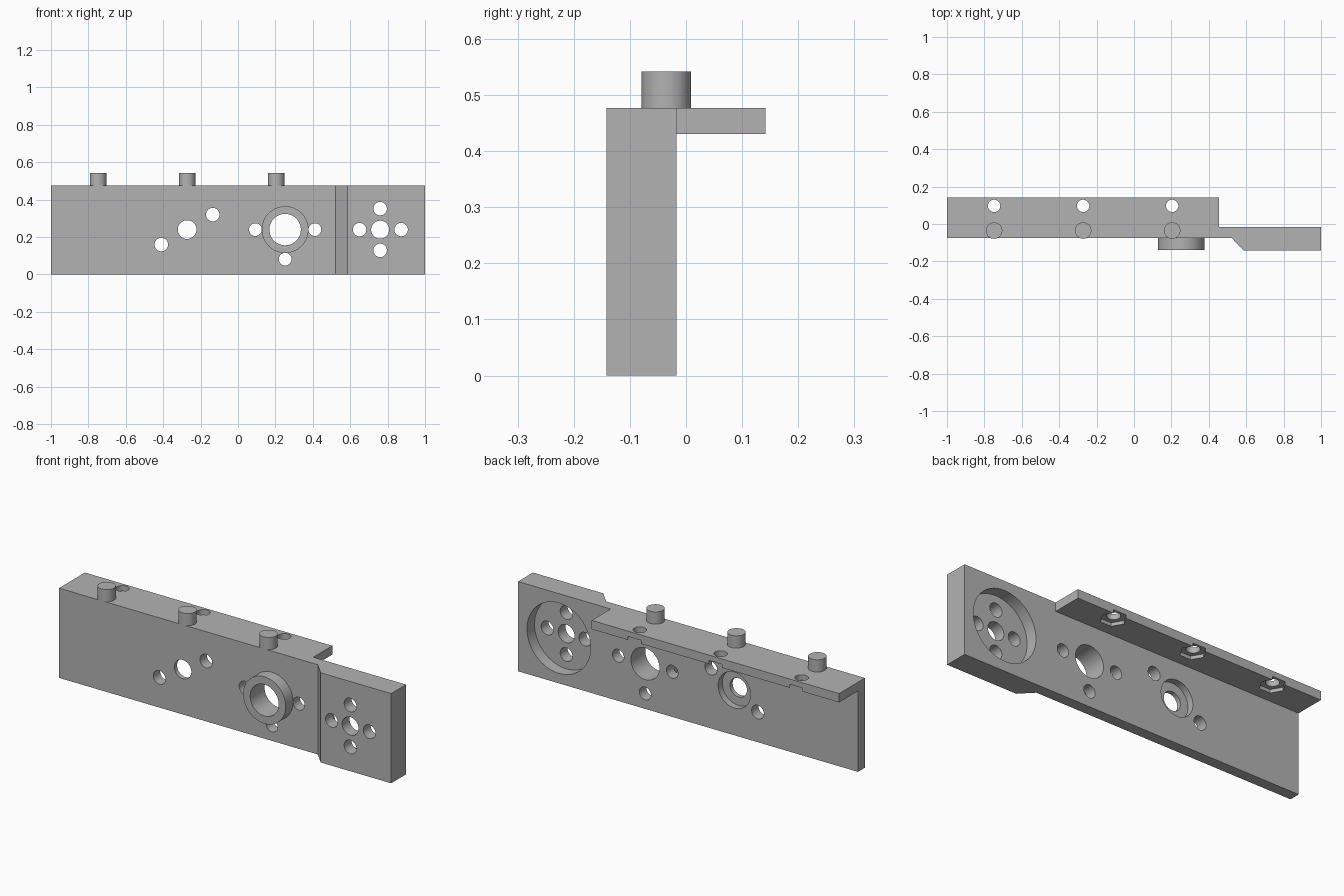
import bpy, bmesh, math
from mathutils import Matrix

if "Cube" in bpy.data.objects:
    bpy.data.objects.remove(bpy.data.objects["Cube"])

grey = bpy.data.materials.new("plain_grey")
grey.diffuse_color = (0.45, 0.45, 0.45, 1)
grey.use_nodes = True
grey.node_tree.nodes["Principled BSDF"].inputs["Base Color"].default_value = grey.diffuse_color

TOP, BACK = 0.477, -0.017      # plate height and rear face
FRONT, THICK_FRONT = -0.075, -0.142


def make(name, bm):
    bmesh.ops.recalc_face_normals(bm, faces=bm.faces)
    me = bpy.data.meshes.new(name)
    bm.to_mesh(me)
    bm.free()
    me.materials.append(grey)
    ob = bpy.data.objects.new(name, me)
    bpy.context.collection.objects.link(ob)
    return ob


def prism(name, outline, z0, z1):
    bm = bmesh.new()
    face = bm.faces.new([bm.verts.new((x, y, z0)) for x, y in outline])
    ext = bmesh.ops.extrude_face_region(bm, geom=[face])
    verts = [v for v in ext["geom"] if isinstance(v, bmesh.types.BMVert)]
    bmesh.ops.translate(bm, verts=verts, vec=(0, 0, z1 - z0))
    return make(name, bm)


def cylinder(name, axis, a, b, r, lo, hi, sides=48):
    """axis 'Y': centre (x=a, z=b); axis 'Z': centre (x=a, y=b)."""
    bm = bmesh.new()
    mid = (lo + hi) / 2
    if axis == "Y":
        m = Matrix.Translation((a, mid, b)) @ Matrix.Rotation(math.pi / 2, 4, "X")
    else:
        m = Matrix.Translation((a, b, mid))
    # start with a vertex on +x
    bmesh.ops.create_cone(bm, cap_ends=True, segments=sides, radius1=r, radius2=r,
                          depth=hi - lo, matrix=m @ Matrix.Rotation(math.pi / 2, 4, "Z"))
    return make(name, bm)


def combine(target, tool, operation):
    mod = target.modifiers.new(operation, "BOOLEAN")
    mod.operation, mod.object, mod.solver = operation, tool, "EXACT"
    bpy.context.view_layer.objects.active = target
    bpy.ops.object.modifier_apply(modifier=mod.name)
    bpy.data.objects.remove(tool)


def drill(target, *args, **kw):
    combine(target, cylinder("cutter", *args, **kw), "DIFFERENCE")


# upright plate with its thicker stepped end
plate = prism("mounting_plate", [
    (-1, FRONT), (0.522, FRONT), (0.586, THICK_FRONT),
    (1, THICK_FRONT), (1, BACK), (-1, BACK)], 0, TOP)

# round pockets in the rear face
drill(plate, "Y", 0.76, 0.24, 0.187, -0.08, 0.1, sides=64)
drill(plate, "Y", -0.272, 0.24, 0.095, -0.052, 0.1)

# through holes: small pivot, boss surround, end cluster
for x, z, r in [(-0.272, 0.24, 0.05), (-0.135, 0.32, 0.036), (-0.41, 0.16, 0.036),
                (0.093, 0.24, 0.034), (0.411, 0.24, 0.034), (0.252, 0.082, 0.034),
                (0.76, 0.24, 0.048), (0.65, 0.24, 0.036), (0.872, 0.24, 0.036),
                (0.76, 0.352, 0.036), (0.76, 0.129, 0.036)]:
    drill(plate, "Y", x, z, r, -0.3, 0.3)

# bearing boss on the front, bored right through
combine(plate, cylinder("boss", "Y", 0.252, 0.24, 0.125, -0.138, -0.06, sides=64), "UNION")
drill(plate, "Y", 0.252, 0.24, 0.084, -0.3, 0.3)

# rear shelf with bolt holes and hexagonal nut pockets below
shelf = prism("rear_shelf", [(-1, BACK), (0.455, BACK), (0.455, 0.142), (-1, 0.142)],
              0.43, TOP)
STATIONS = (-0.748, -0.272, 0.204)
for x in STATIONS:
    drill(shelf, "Z", x, 0.097, 0.033, 0.3, 0.6)
    drill(shelf, "Z", x, 0.097, 0.064, 0.4, 0.448, sides=6)

# locating pegs on the top edge
pegs = [cylinder("locating_peg", "Z", x, -0.035, 0.044, TOP - 0.001, 0.542)
        for x in STATIONS]

# smooth round walls, crisp edges
for ob in [plate, shelf] + pegs:
    bpy.ops.object.select_all(action="DESELECT")
    ob.select_set(True)
    bpy.context.view_layer.objects.active = ob
    bpy.ops.object.shade_smooth_by_angle(angle=math.radians(30))
